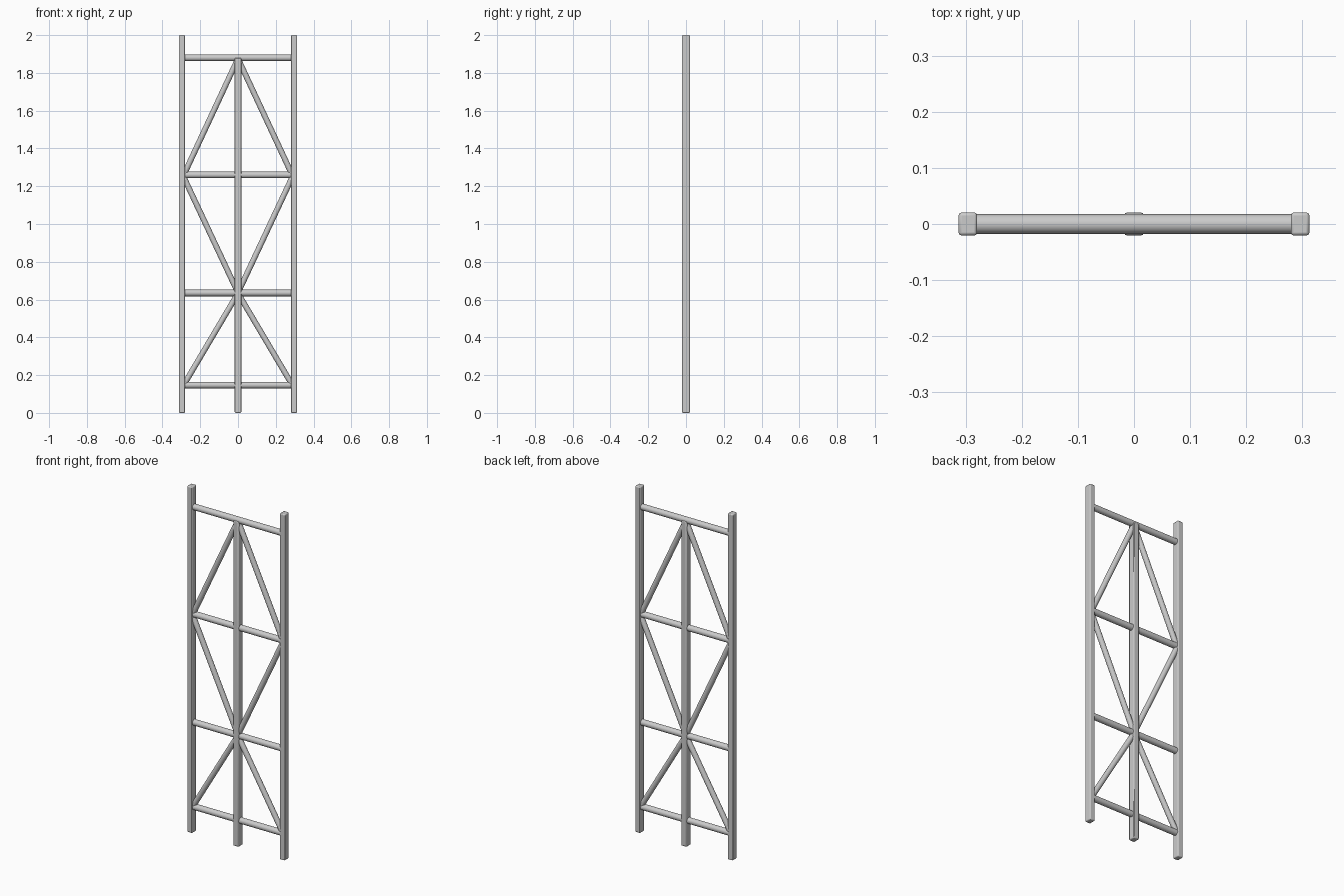
import bpy
from mathutils import Vector

if "Cube" in bpy.data.objects:
    bpy.data.objects.remove(bpy.data.objects["Cube"])


def post(name, x, width, height):
    bpy.ops.mesh.primitive_cube_add(size=1, location=(x, 0, height / 2))
    ob = bpy.context.object
    ob.name = name
    ob.scale = (width, 0.041, height)
    bpy.ops.object.transform_apply(location=False, rotation=False, scale=True)
    mod = ob.modifiers.new("soft_edges", 'BEVEL')
    mod.width = 0.005
    mod.segments = 2
    bpy.ops.object.shade_smooth_by_angle()


def tube(name, a, b, radius):
    a, b = Vector((a[0], 0, a[1])), Vector((b[0], 0, b[1]))
    bpy.ops.mesh.primitive_cylinder_add(vertices=16, radius=radius, depth=(b - a).length,
                                        location=(a + b) / 2)
    ob = bpy.context.object
    ob.name = name
    ob.rotation_euler = (b - a).to_track_quat('Z', 'Y').to_euler()
    bpy.ops.object.shade_smooth_by_angle()


# Uprights
post("left_upright", -0.296, 0.033, 2.0)
post("right_upright", 0.296, 0.033, 2.0)
post("centre_upright", 0, 0.035, 1.88)

# Horizontal rails
for i, z in enumerate((0.147, 0.635, 1.26, 1.88)):
    tube(f"rail_{i + 1}", (-0.285, z), (0.285, z), 0.0175)

# Diagonal braces, from the centre upright out to each side
braces = (("lower", 0.633, 0.15), ("middle", 0.636, 1.245), ("upper", 1.875, 1.262))
for label, z_centre, z_side in braces:
    for side, s in (("left", -1), ("right", 1)):
        tube(f"{label}_{side}_brace", (0, z_centre), (s * 0.286, z_side), 0.015)
